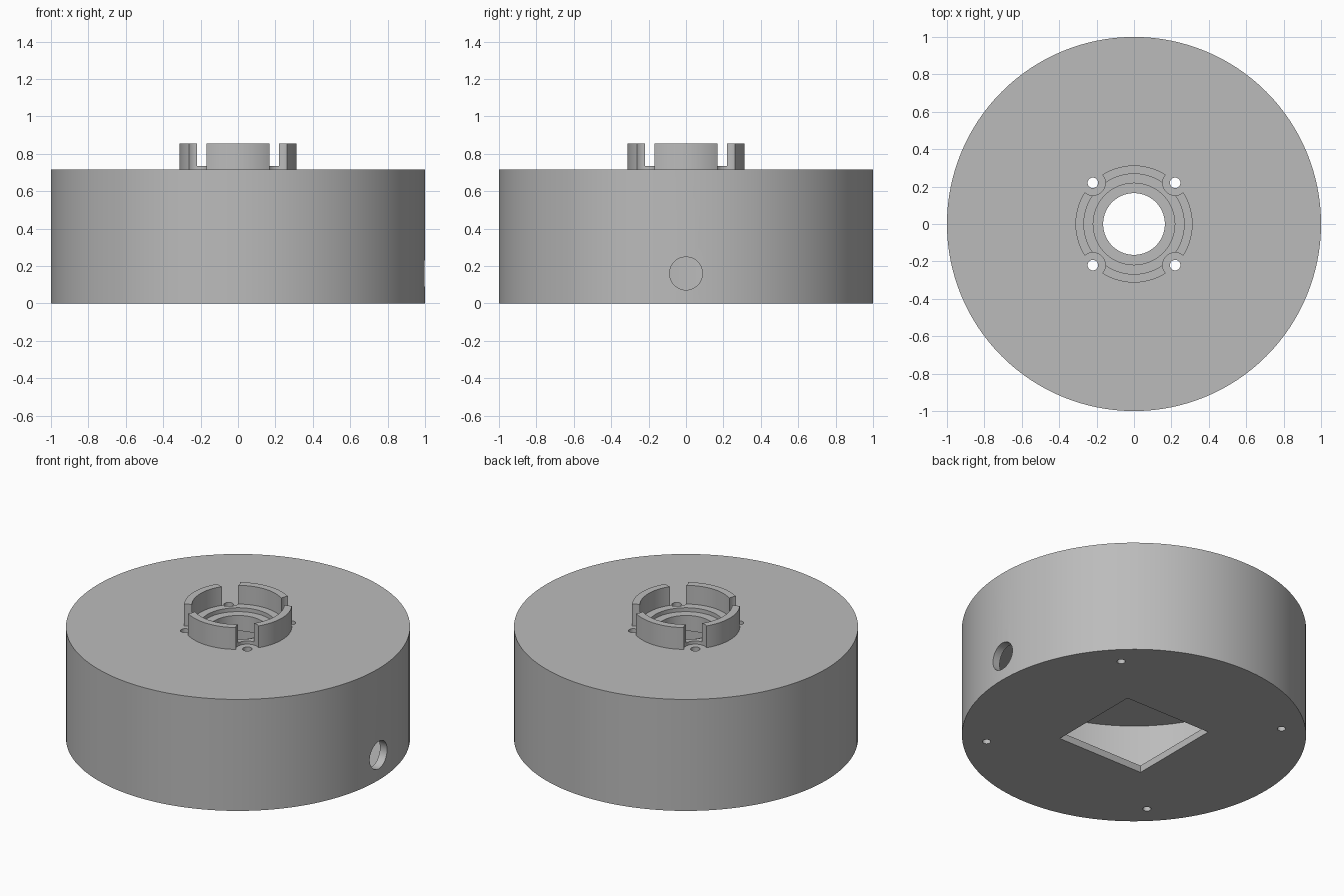
import bpy, bmesh, math

cube = bpy.data.objects.get("Cube")
if cube:
    bpy.data.objects.remove(cube, do_unlink=True)

grey = bpy.data.materials.new("plain_grey")
grey.use_nodes = True
colour = (0.5, 0.5, 0.5, 1)
grey.diffuse_color = colour
grey.node_tree.nodes["Principled BSDF"].inputs["Base Color"].default_value = colour

SEGMENTS = 128
TOP, RIM, LEDGE = 0.715, 0.855, 0.735
CEILING, FLOOR, INNER = 0.61, 0.045, 0.95
SCREW = 0.22          # mounting screw offset on x and y
BASE_SCREW = 0.608    # base screw offset on x and y


def lathe(name, profile):
    """Revolve an (r, z) profile about the z axis."""
    bm = bmesh.new()
    verts = [bm.verts.new((r, 0, z)) for r, z in profile]
    edges = [bm.edges.new(pair) for pair in zip(verts, verts[1:])]
    bmesh.ops.spin(bm, geom=verts + edges, cent=(0, 0, 0), axis=(0, 0, 1),
                   angle=math.tau, steps=SEGMENTS)
    bmesh.ops.remove_doubles(bm, verts=bm.verts, dist=1e-4)
    bmesh.ops.recalc_face_normals(bm, faces=bm.faces)
    mesh = bpy.data.meshes.new(name)
    bm.to_mesh(mesh)
    bm.free()
    obj = bpy.data.objects.new(name, mesh)
    bpy.context.collection.objects.link(obj)
    obj.data.materials.append(grey)
    return obj


def cut(target, cutter):
    """Subtract the cutter from the target, then discard it."""
    cutter.hide_render = True
    bpy.context.view_layer.objects.active = target
    mod = target.modifiers.new("cut", 'BOOLEAN')
    mod.operation = 'DIFFERENCE'
    mod.solver = 'EXACT'
    mod.object = cutter
    bpy.ops.object.modifier_apply(modifier=mod.name)
    bpy.data.objects.remove(cutter, do_unlink=True)


def drill(target, x, y, radius, low, high):
    bpy.ops.mesh.primitive_cylinder_add(vertices=32, radius=radius, depth=high - low,
                                        location=(x, y, (low + high) / 2))
    cut(target, bpy.context.object)


# Hollow housing with a stepped collar around the centre bore
housing = lathe("housing", [
    (0, 0), (1, 0), (1, TOP),
    (0.313, TOP), (0.313, RIM), (0.268, RIM), (0.268, LEDGE),
    (0.218, LEDGE), (0.218, TOP - 0.005), (0.165, TOP - 0.005),
    (0.165, CEILING), (INNER, CEILING), (INNER, FLOOR), (0, FLOOR)])

# Collar notches, mounting holes and base screw holes at the four diagonals
for sx in (-1, 1):
    for sy in (-1, 1):
        drill(housing, sx * SCREW, sy * SCREW, 0.067, TOP, 1)
        drill(housing, sx * SCREW, sy * SCREW, 0.028, 0.5, 0.8)
        drill(housing, sx * BASE_SCREW, sy * BASE_SCREW, 0.024, -0.1, 0.1)

# Square opening in the base
bpy.ops.mesh.primitive_cube_add(size=1, location=(0, 0, 0))
opening = bpy.context.object
opening.scale = (0.612, 0.612, 0.2)
cut(housing, opening)

# Cable hole through the left wall
bpy.ops.mesh.primitive_cylinder_add(vertices=48, radius=0.088, depth=0.4,
                                    location=(1, 0, 0.16), rotation=(0, math.pi / 2, 0))
cut(housing, bpy.context.object)

# Smooth round walls, sharp rims
bpy.ops.object.select_all(action='DESELECT')
housing.select_set(True)
bpy.context.view_layer.objects.active = housing
bpy.ops.object.shade_smooth_by_angle(angle=math.radians(30))
